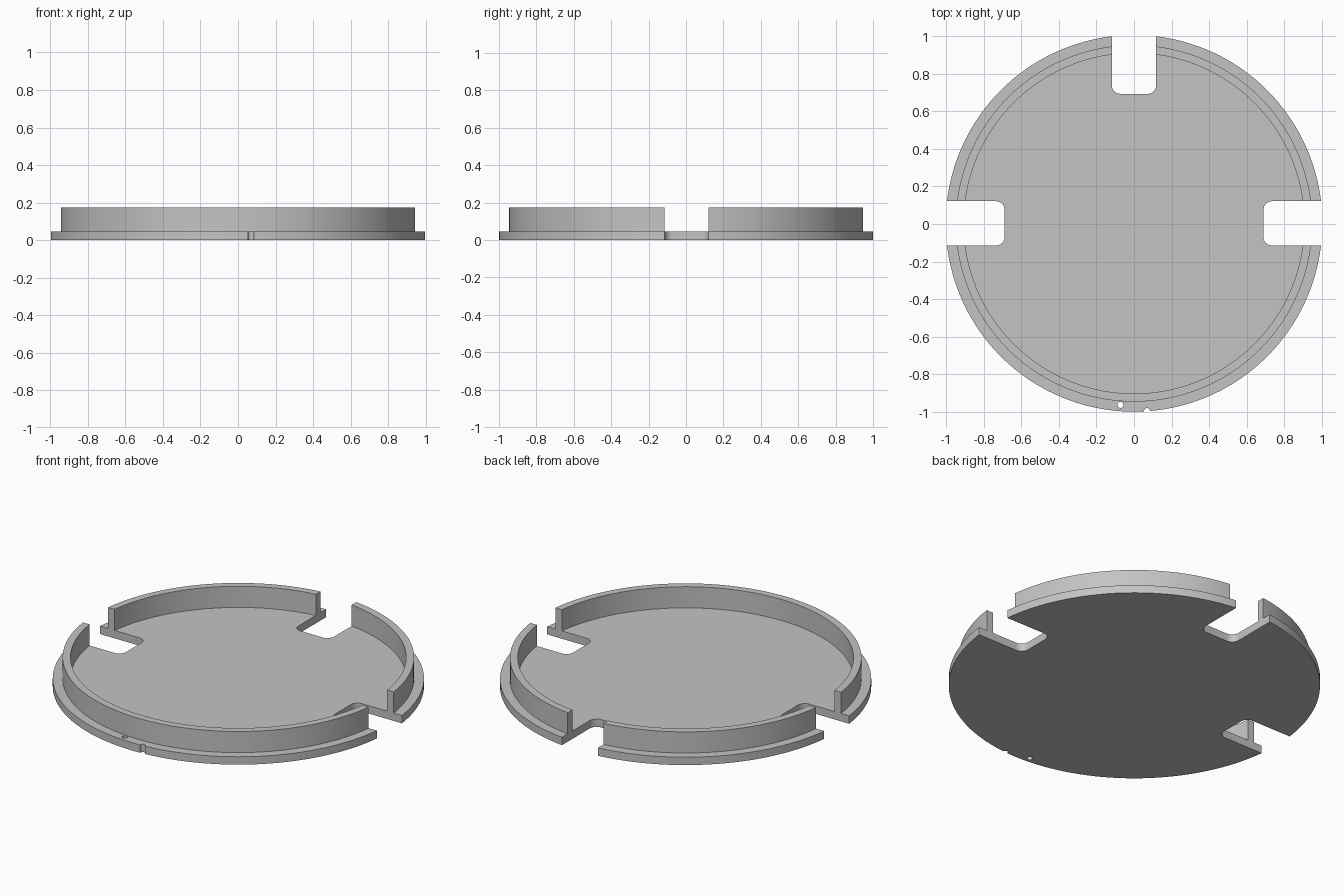
import bpy, bmesh, math
from mathutils import Matrix, Vector

default_cube = bpy.data.objects.get("Cube")
if default_cube:
    bpy.data.objects.remove(default_cube, do_unlink=True)

SEGMENTS = 144
RIM, WALL_OUT, WALL_IN = 1.0034, 0.95, 0.907
BASE_TOP, WALL_TOP = 0.047, 0.173
CENTRE_Y = 0.0034
SLOT_HALF, SLOT_END, SLOT_ROUND = 0.118, 0.69, 0.045

grey = bpy.data.materials.new("plain_grey")
grey.use_nodes = True
grey.diffuse_color = (0.55, 0.55, 0.55, 1)
grey.node_tree.nodes["Principled BSDF"].inputs["Base Color"].default_value = grey.diffuse_color


def make_object(name, bm):
    bmesh.ops.recalc_face_normals(bm, faces=bm.faces)
    mesh = bpy.data.meshes.new(name)
    bm.to_mesh(mesh)
    bm.free()
    mesh.materials.append(grey)
    obj = bpy.data.objects.new(name, mesh)
    bpy.context.collection.objects.link(obj)
    return obj


def lathe(name, profile):
    """Revolve a (radius, height) profile and cap both ends."""
    bm = bmesh.new()
    rings = []
    for radius, height in profile:
        angles = [2 * math.pi * i / SEGMENTS for i in range(SEGMENTS)]
        rings.append([bm.verts.new((radius * math.cos(a), radius * math.sin(a) + CENTRE_Y, height))
                      for a in angles])
    for low, high in zip(rings, rings[1:]):
        for i in range(SEGMENTS):
            j = (i + 1) % SEGMENTS
            bm.faces.new((low[i], low[j], high[j], high[i]))
    bm.faces.new(rings[0])
    bm.faces.new(rings[-1])
    return make_object(name, bm)


def prism(name, outline, turn=0.0):
    """Extrude a flat outline through the full height as a cutter."""
    bm = bmesh.new()
    face = bm.faces.new([bm.verts.new((x, y, -0.1)) for x, y in outline])
    top = bmesh.ops.extrude_face_region(bm, geom=[face])["geom"]
    bmesh.ops.translate(bm, vec=Vector((0, 0, 0.4)),
                        verts=[v for v in top if isinstance(v, bmesh.types.BMVert)])
    place = Matrix.Translation((0, CENTRE_Y, 0)) @ Matrix.Rotation(turn, 4, "Z")
    bmesh.ops.transform(bm, matrix=place, verts=bm.verts)
    cutter = make_object(name, bm)
    cutter.hide_render = True
    return cutter


def arc(cx, cy, radius, start, end, steps):
    angles = [math.radians(start + (end - start) * i / steps) for i in range(steps + 1)]
    return [(cx + radius * math.cos(a), cy + radius * math.sin(a)) for a in angles]


# Flanged base plate with its raised ring wall
lid = lathe("round_lid", [(RIM, 0), (RIM, BASE_TOP), (WALL_OUT, BASE_TOP), (WALL_OUT, WALL_TOP),
                          (WALL_IN, WALL_TOP), (WALL_IN, BASE_TOP)])

# Three edge slots with rounded inner corners: left, back and right
inner_x, inner_y = SLOT_END + SLOT_ROUND, SLOT_HALF - SLOT_ROUND
slot = ([(1.2, SLOT_HALF)] + arc(inner_x, inner_y, SLOT_ROUND, 90, 180, 8)
        + arc(inner_x, -inner_y, SLOT_ROUND, 180, 270, 8) + [(1.2, -SLOT_HALF)])
cutters = [prism("slot_cutter", slot, math.radians(a)) for a in (0, 90, 180)]

# Small flange hole and rim notch at the front
for name, x, y in (("hole_cutter", -0.072, -0.967), ("notch_cutter", 0.069, -1.0)):
    cutters.append(prism(name, arc(x, y, 0.016, 0, 345, 23)))

bpy.ops.object.select_all(action="DESELECT")
lid.select_set(True)
bpy.context.view_layer.objects.active = lid
for cutter in cutters:
    cut = lid.modifiers.new(cutter.name, "BOOLEAN")
    cut.operation = "DIFFERENCE"
    cut.solver = "EXACT"
    cut.object = cutter
    bpy.ops.object.modifier_apply(modifier=cut.name)
    bpy.data.objects.remove(cutter, do_unlink=True)

bpy.ops.object.shade_smooth_by_angle(angle=math.radians(30))
